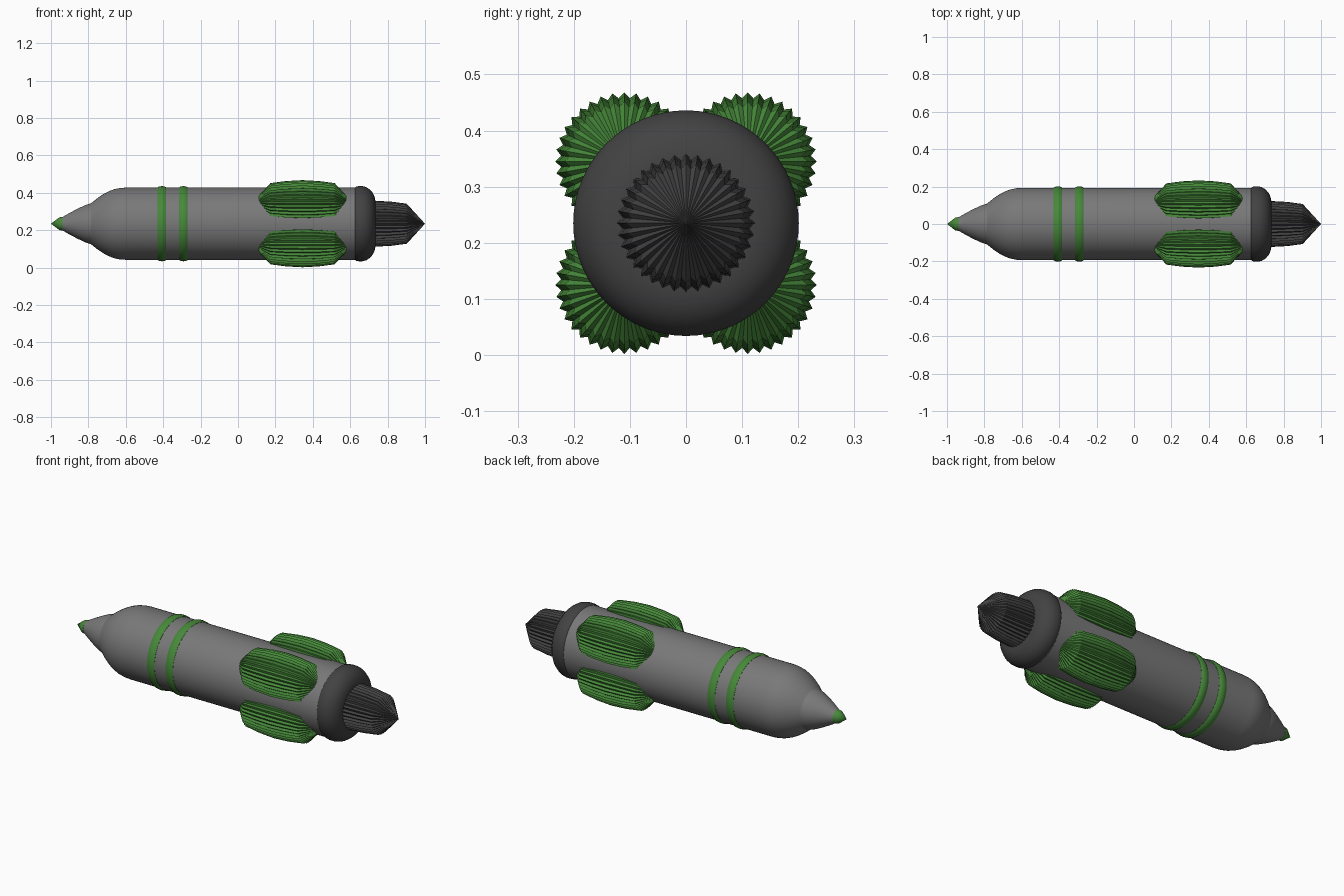
import bpy, bmesh, math

if "Cube" in bpy.data.objects:
    bpy.data.objects.remove(bpy.data.objects["Cube"])

AXIS_Z = 0.235


def material(name, rgb):
    m = bpy.data.materials.new(name)
    m.diffuse_color = (*rgb, 1)
    m.use_nodes = True
    m.node_tree.nodes["Principled BSDF"].inputs["Base Color"].default_value = m.diffuse_color
    return m


GREY = material("hull grey", (0.19, 0.19, 0.19))
DARK = material("dark grey", (0.055, 0.055, 0.055))
GREEN = material("green", (0.062, 0.25, 0.042))


def lathe(name, profile, mat, y=0, z=AXIS_Z, sides=64, flute=0, angle=35):
    """Revolve (x, radius) points about an x axis; flute pulls in alternate sides."""
    bm = bmesh.new()
    rings = []
    for x, r in profile:
        if r == 0:
            rings.append([bm.verts.new((x, 0, 0))])
            continue
        ring = []
        for i in range(sides):
            a = 2 * math.pi * i / sides
            rr = r - (flute if i % 2 else 0)
            ring.append(bm.verts.new((x, rr * math.cos(a), rr * math.sin(a))))
        rings.append(ring)
    for a, b in zip(rings, rings[1:]):
        for i in range(sides):
            j = (i + 1) % sides
            if len(a) == 1:
                bm.faces.new((a[0], b[i], b[j]))
            elif len(b) == 1:
                bm.faces.new((a[i], b[0], a[j]))
            else:
                bm.faces.new((a[i], b[i], b[j], a[j]))
    bmesh.ops.recalc_face_normals(bm, faces=bm.faces)
    me = bpy.data.meshes.new(name)
    bm.to_mesh(me)
    bm.free()
    me.materials.append(mat)
    ob = bpy.data.objects.new(name, me)
    ob.location = (0, y, z)
    bpy.context.collection.objects.link(ob)
    if angle:
        bpy.ops.object.select_all(action='DESELECT')
        ob.select_set(True)
        bpy.context.view_layer.objects.active = ob
        bpy.ops.object.shade_smooth_by_angle(angle=math.radians(angle))
    return ob


# main hull with rounded shoulder
lathe("hull", [(-0.80, 0), (-0.80, 0.098), (-0.775, 0.118), (-0.75, 0.138), (-0.72, 0.158),
               (-0.69, 0.174), (-0.66, 0.185), (-0.63, 0.191), (-0.60, 0.193),
               (0.66, 0.193), (0.66, 0)], GREY)

# nose cone and its green tip
lathe("nose_cone", [(-0.96, 0), (-0.96, 0.026), (-0.94, 0.035), (-0.90, 0.058), (-0.86, 0.079),
                    (-0.82, 0.098), (-0.79, 0.108), (-0.765, 0.112), (-0.74, 0)], GREY)
lathe("nose_tip", [(-1.0, 0), (-0.955, 0.034), (-0.938, 0.037), (-0.934, 0.03), (-0.934, 0)],
      GREEN, sides=32)

# raised bands around the hull
for n, cx in enumerate((-0.407, -0.292)):
    lathe(f"band_{n + 1}", [(cx - 0.024, 0.185), (cx - 0.023, 0.194), (cx - 0.015, 0.199),
                            (cx, 0.201), (cx + 0.015, 0.199), (cx + 0.023, 0.194),
                            (cx + 0.024, 0.185)], GREEN)

# rounded collar at the rear
lathe("rear_collar", [(0.625, 0), (0.625, 0.192), (0.632, 0.198), (0.645, 0.201), (0.665, 0.201),
                      (0.685, 0.196), (0.705, 0.183), (0.72, 0.166), (0.73, 0.145),
                      (0.735, 0.12), (0.735, 0)], DARK)


# fluted barrel with pointed ends, used for the engine and the pods
def barrel(name, cx, mat, y=0, z=AXIS_Z):
    pts = [(-0.27, 0), (-0.172, 0.107), (-0.09, 0.118), (0, 0.123),
           (0.09, 0.118), (0.172, 0.107), (0.27, 0)]
    lathe(name, [(cx + x, r) for x, r in pts], mat, y, z, sides=72, flute=0.010, angle=0)


barrel("rear_engine", 0.73, DARK)
for side, sy in (("left", -1), ("right", 1)):
    for level, sz in (("lower", -1), ("upper", 1)):
        barrel(f"{level}_{side}_pod", 0.345, GREEN, sy * 0.11, AXIS_Z + sz * 0.11)
